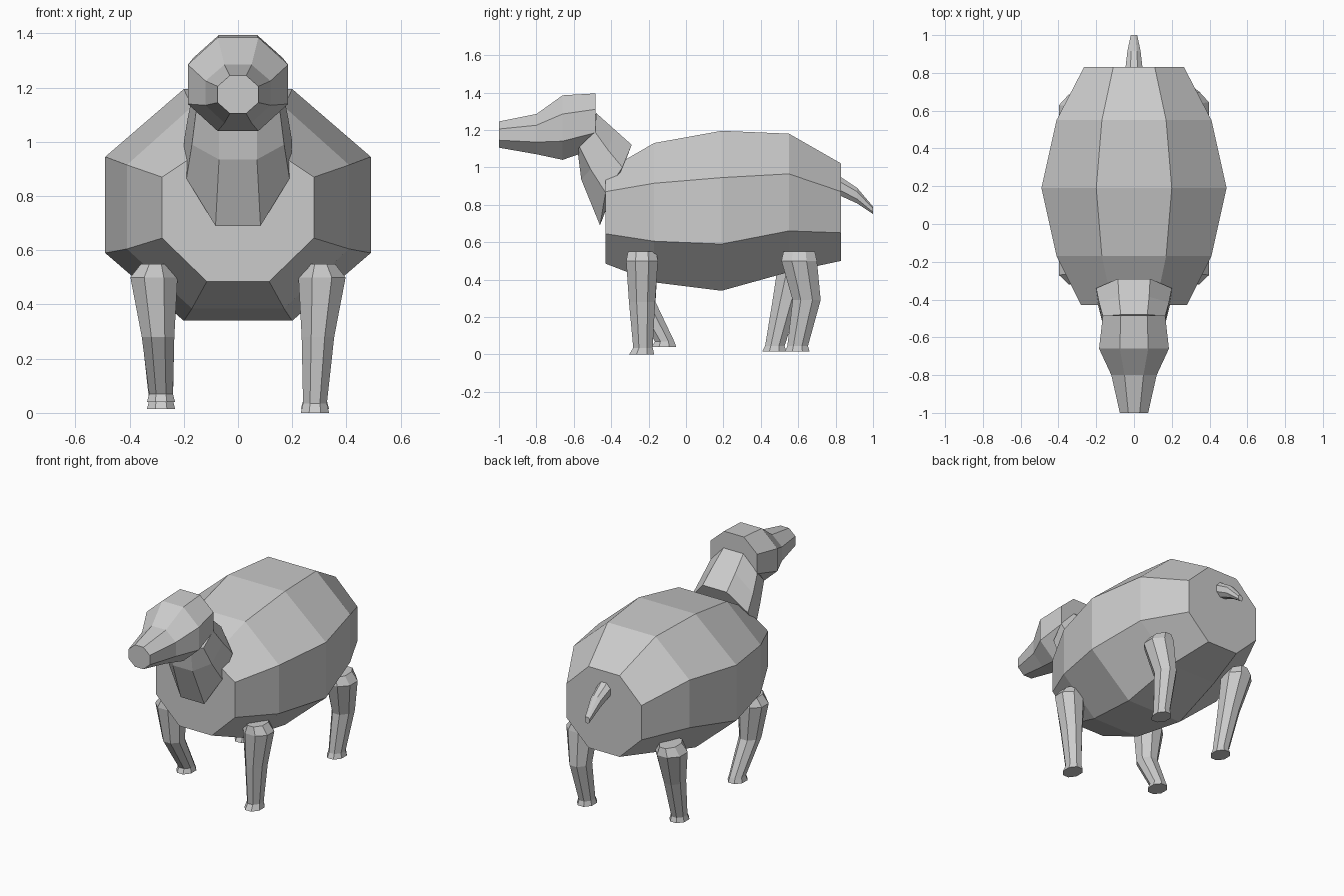
import bpy
import bmesh
from math import cos, sin, pi

default_cube = bpy.data.objects.get("Cube")
if default_cube:
    bpy.data.objects.remove(default_cube, do_unlink=True)

# One plain colour for the whole animal
grey = bpy.data.materials.new("light grey")
grey.use_nodes = True
colour = (0.6, 0.6, 0.6, 1.0)
grey.diffuse_color = colour
grey.node_tree.nodes["Principled BSDF"].inputs["Base Color"].default_value = colour


def loft(name, rings):
    """Join rings of equal point count with flat faces and close both ends."""
    bm = bmesh.new()
    loops = [[bm.verts.new(point) for point in ring] for ring in rings]
    for first, second in zip(loops, loops[1:]):
        count = len(first)
        for i in range(count):
            j = (i + 1) % count
            bm.faces.new((first[i], first[j], second[j], second[i]))
    bm.faces.new(loops[0])
    bm.faces.new(loops[-1])
    bmesh.ops.recalc_face_normals(bm, faces=bm.faces[:])
    mesh = bpy.data.meshes.new(name)
    bm.to_mesh(mesh)
    bm.free()
    mesh.materials.append(grey)
    part = bpy.data.objects.new(name, mesh)
    bpy.context.collection.objects.link(part)
    return part


def mirrored(half):
    """Complete a ring from the points on its +x half."""
    return half + [(-x, y, z) for x, y, z in reversed(half)]


def section(y, side, cap, top, upper, lower, bottom):
    """Upright eight-sided section across the body or head."""
    return mirrored([(cap, y, top), (side, y, upper),
                     (side, y, lower), (cap, y, bottom)])


def leg_ring(x, y, z, half_x, half_y):
    """Level eight-sided section of a leg."""
    corner = cos(pi / 8)
    angles = [pi / 8 + k * pi / 4 for k in range(8)]
    return [(x + half_x * cos(a) / corner, y + half_y * sin(a) / corner, z)
            for a in angles]


# Barrel-shaped body, chest to rump
loft("body", [
    section(-0.43, 0.28, 0.115, 0.98, 0.87, 0.645, 0.485),
    section(-0.17, 0.41, 0.17, 1.13, 0.915, 0.605, 0.385),
    section(0.19, 0.49, 0.2, 1.195, 0.945, 0.59, 0.34),
    section(0.55, 0.41, 0.17, 1.18, 0.965, 0.66, 0.44),
    section(0.83, 0.265, 0.11, 1.02, 0.87, 0.65, 0.5),
])

# Head, muzzle to back of skull
loft("head", [
    section(-1.0, 0.075, 0.03, 1.245, 1.205, 1.145, 1.105),
    section(-0.8, 0.12, 0.05, 1.285, 1.225, 1.135, 1.07),
    section(-0.66, 0.185, 0.075, 1.385, 1.285, 1.14, 1.04),
    section(-0.485, 0.165, 0.07, 1.395, 1.31, 1.185, 1.1),
])

# Neck, nape point first and throat point last in each half ring
loft("neck", [mirrored(half) for half in (
    [(0.085, -0.29, 1.12), (0.2, -0.34, 1.0),
     (0.19, -0.43, 0.865), (0.083, -0.46, 0.69)],
    [(0.08, -0.385, 1.205), (0.185, -0.415, 1.09),
     (0.17, -0.51, 0.99), (0.07, -0.56, 0.935)],
    [(0.07, -0.48, 1.29), (0.165, -0.487, 1.19),
     (0.155, -0.57, 1.11), (0.07, -0.58, 1.09)],
)])

# Short drooping tail
loft("tail", [
    section(0.81, 0.047, 0.02, 0.96, 0.93, 0.885, 0.855),
    section(0.915, 0.035, 0.015, 0.89, 0.87, 0.83, 0.807),
    section(1.0, 0.017, 0.007, 0.79, 0.78, 0.76, 0.75),
])

# Legs: side, then (y, z, half depth) for shoulder, knee, ankle and sole
legs = {
    "front_left_leg": (1, (-0.235, 0.5, 0.085), (-0.235, 0.28, 0.07),
                       (-0.23, 0.035, 0.052), (-0.237, 0.0, 0.067)),
    "front_right_leg": (-1, (-0.235, 0.5, 0.085), (-0.23, 0.28, 0.067),
                        (-0.115, 0.07, 0.052), (-0.117, 0.04, 0.065)),
    "hind_left_leg": (1, (0.605, 0.5, 0.095), (0.645, 0.29, 0.075),
                      (0.597, 0.045, 0.055), (0.595, 0.015, 0.066)),
    "hind_right_leg": (-1, (0.59, 0.5, 0.095), (0.535, 0.29, 0.072),
                       (0.475, 0.045, 0.052), (0.472, 0.015, 0.064)),
}
for name, (side, shoulder, knee, ankle, sole) in legs.items():
    y, z, depth = shoulder
    rings = [leg_ring(side * 0.305, y, z + 0.05, 0.053, depth * 0.88)]
    widths = ((0.31, 0.087), (0.295, 0.06), (0.284, 0.044), (0.284, 0.052))
    for (x, width), (y, z, depth) in zip(widths, (shoulder, knee, ankle, sole)):
        rings.append(leg_ring(side * x, y, z, width, depth))
    loft(name, rings)
